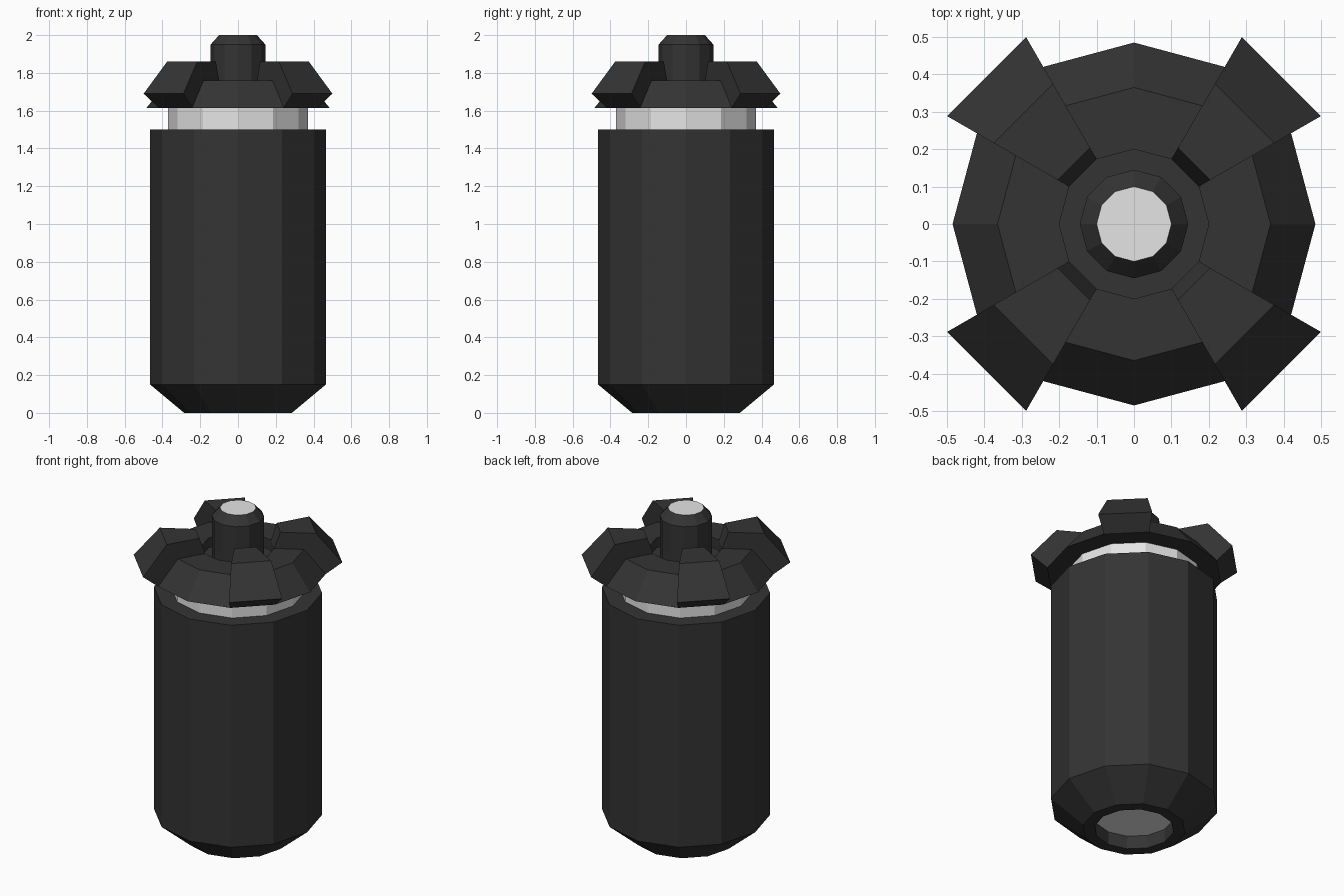
import bpy, bmesh
from math import cos, sin, radians

default = bpy.data.objects.get("Cube")
if default:
    bpy.data.objects.remove(default, do_unlink=True)

SIDES = 12
STEP = 360 / SIDES


def make_material(name, value):
    mat = bpy.data.materials.new(name)
    mat.use_nodes = True
    colour = (value, value, value, 1)
    mat.diffuse_color = colour
    mat.node_tree.nodes["Principled BSDF"].inputs["Base Color"].default_value = colour
    return mat


black = make_material("matte black", 0.034)
pale = make_material("pale grey", 0.78)


def finish(name, bm, materials):
    bmesh.ops.recalc_face_normals(bm, faces=bm.faces)
    mesh = bpy.data.meshes.new(name)
    bm.to_mesh(mesh)
    bm.free()
    for mat in materials:
        mesh.materials.append(mat)
    obj = bpy.data.objects.new(name, mesh)
    bpy.context.collection.objects.link(obj)
    return obj


def ring(bm, r, z, angles):
    return [bm.verts.new((r * cos(radians(a)), r * sin(radians(a)), z)) for a in angles]


def lathe(name, profile, materials, bottom_index=0, top_index=0):
    """Twelve-sided solid from an (r, z) profile, capped at both ends."""
    bm = bmesh.new()
    angles = [i * STEP for i in range(SIDES)]
    rings = [ring(bm, r, z, angles) for r, z in profile]
    for lower, upper in zip(rings, rings[1:]):
        for i in range(SIDES):
            j = (i + 1) % SIDES
            bm.faces.new((lower[i], lower[j], upper[j], upper[i]))
    bm.faces.new(rings[0]).material_index = bottom_index
    bm.faces.new(rings[-1]).material_index = top_index
    return finish(name, bm, materials)


# Main canister, with a pale plate recessed in its base
lathe("canister_body",
      [(0.22, 0.08), (0.22, 0), (0.285, 0), (0.465, 0.15), (0.465, 1.5)],
      [black, pale], bottom_index=1)

# Pale neck between canister and cap
lathe("neck", [(0.37, 1.49), (0.37, 1.63)], [pale])

# Sloping cap with a shallow well around the stem
lathe("cap", [(0.485, 1.615), (0.365, 1.76), (0.2, 1.76), (0.2, 1.7)], [black])

# Stem with a chamfered pale tip
lathe("stem", [(0.145, 1.69), (0.145, 1.95), (0.1, 2.0)], [black, pale], top_index=1)

# Four raised lugs, each filling one diagonal sector of the cap
LUG = [(0.2, 1.76), (0.235, 1.86), (0.433, 1.86), (0.577, 1.69),
       (0.485, 1.615), (0.365, 1.76)]
for name, start in (("back_left", 30), ("back_right", 120),
                    ("front_right", 210), ("front_left", 300)):
    bm = bmesh.new()
    pairs = [ring(bm, r, z, (start, start + STEP)) for r, z in LUG]
    # Outer skin only; the underside rests on the cap
    for (a, b), (c, d) in zip(pairs[:5], pairs[1:5]):
        bm.faces.new((a, b, d, c))
    for side in (0, 1):
        v = [p[side] for p in pairs]
        bm.faces.new((v[0], v[1], v[2], v[5]))
        bm.faces.new((v[2], v[3], v[4], v[5]))
    finish("cap_lug_" + name, bm, [black])
